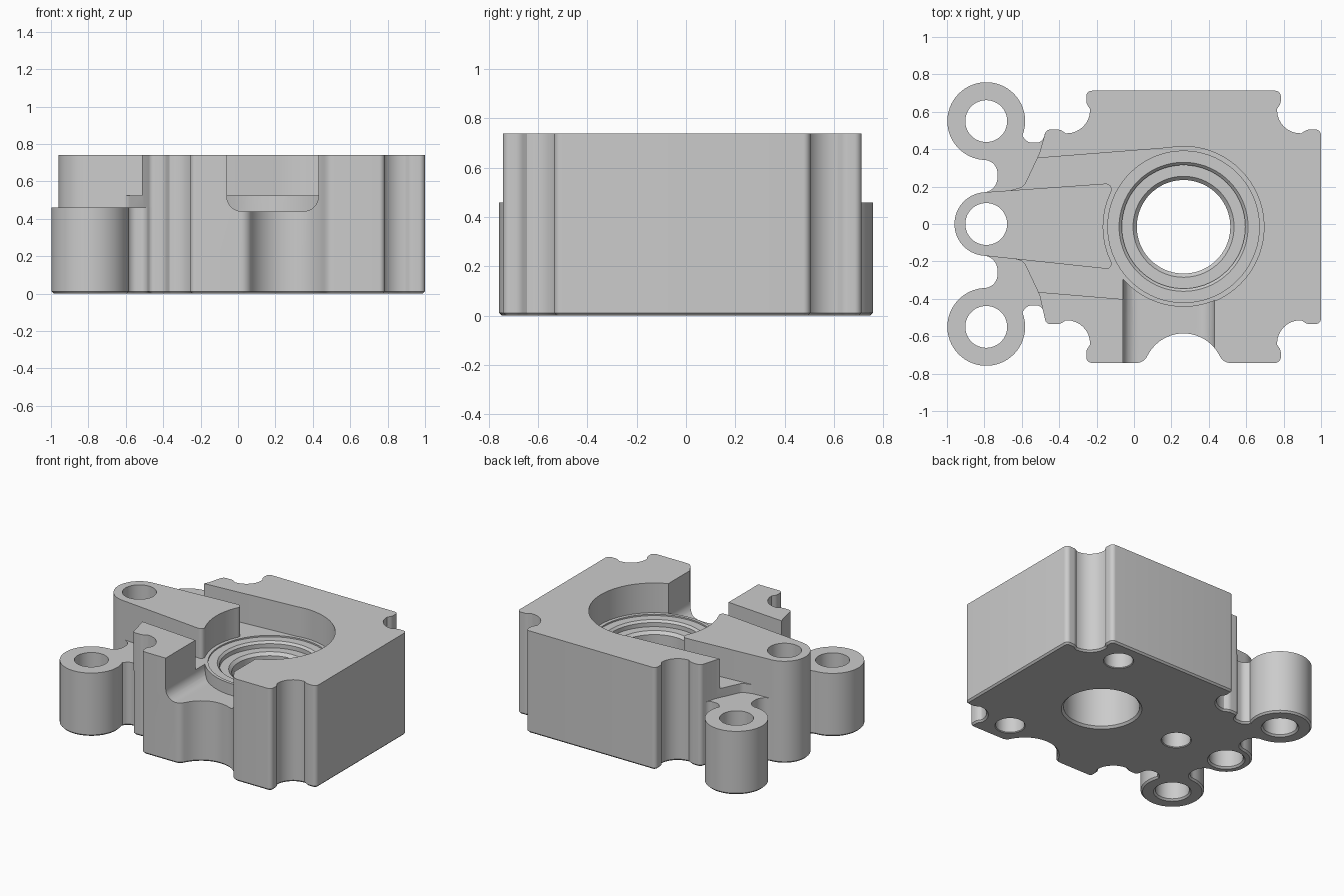
import bpy, bmesh
from math import radians, cos, sin, tan, atan2, pi
from mathutils import Vector, Matrix

if "Cube" in bpy.data.objects:
    bpy.data.objects.remove(bpy.data.objects["Cube"])

mat = bpy.data.materials.new("plain grey")
mat.use_nodes = True
grey = (0.6, 0.6, 0.6, 1)
mat.diffuse_color = grey
mat.node_tree.nodes["Principled BSDF"].inputs["Base Color"].default_value = grey

CX, CY = 0.265, -0.015          # centre of the main bore
LUG_X, LUG_Y = -0.79, 0.55      # outer mounting lugs
TIER, FLOOR, TOP = 0.46, 0.525, 0.74


def arc(cx, cy, r, a0, a1):
    n = max(2, int(abs(a1 - a0) / 6))
    angles = [radians(a0 + (a1 - a0) * i / n) for i in range(n + 1)]
    return [(cx + r * cos(a), cy + r * sin(a), 0) for a in angles]


def rounded(points):
    """Turn (x, y, radius) corners into a filleted outline."""
    out = []
    for i, (x, y, r) in enumerate(points):
        p = Vector((x, y))
        if r == 0:
            out.append(p)
            continue
        a = Vector(points[i - 1][:2]) - p
        b = Vector(points[(i + 1) % len(points)][:2]) - p
        half = a.angle(b) / 2
        t = min(r / tan(half), a.length * 0.95, b.length * 0.95)
        r = t * tan(half)
        a.normalize()
        b.normalize()
        c = p + (a + b).normalized() * (r / sin(half))
        v0, v1 = p + a * t - c, p + b * t - c
        start = atan2(v0.y, v0.x)
        turn = atan2(v0.x * v1.y - v0.y * v1.x, v0.dot(v1))
        for k in range(9):
            angle = start + turn * k / 8
            out.append(c + Vector((cos(angle), sin(angle))) * r)
    return out


def loft(name, rings):
    """Closed solid through matching counter-clockwise rings, bottom to top."""
    bm = bmesh.new()
    rings = [[bm.verts.new(co) for co in ring] for ring in rings]
    n = len(rings[0])
    bm.faces.new(rings[0][::-1])
    bm.faces.new(rings[-1])
    for lo, hi in zip(rings, rings[1:]):
        for i in range(n):
            j = (i + 1) % n
            bm.faces.new((lo[i], lo[j], hi[j], hi[i]))
    bm.normal_update()
    me = bpy.data.meshes.new(name)
    bm.to_mesh(me)
    bm.free()
    me.materials.append(mat)
    ob = bpy.data.objects.new(name, me)
    bpy.context.collection.objects.link(ob)
    return ob


def prism(name, outline, z0, z1, chamfer=0):
    """Extrude a counter-clockwise outline, optionally chamfering its foot."""
    n = len(outline)
    foot = []
    for i, p in enumerate(outline):
        d = (outline[(i + 1) % n] - outline[i - 1]).normalized()
        foot.append((p.x - d.y * chamfer, p.y + d.x * chamfer, z0))
    levels = [z0 + chamfer, z1] if chamfer else [z1]
    return loft(name, [foot] + [[(p.x, p.y, z) for p in outline] for z in levels])


def turned(name, x, y, profile, steps=72):
    """Solid of revolution from (r, z) pairs, bottom to top."""
    angles = [2 * pi * i / steps for i in range(steps)]
    return loft(name, [[(x + r * cos(a), y + r * sin(a), z) for a in angles]
                       for r, z in profile])


def cut(targets, cutter):
    for target in targets:
        m = target.modifiers.new("cut", "BOOLEAN")
        m.operation, m.solver, m.object = "DIFFERENCE", "EXACT", cutter
        bpy.context.view_layer.objects.active = target
        bpy.ops.object.modifier_apply(modifier=m.name)
    bpy.data.objects.remove(cutter)


# One stepped corner of the block, with its concave screw clearance
CORNER = [(0.735, 0.52, 0.03), (0.66, 0.52, 0.05), (0.63, 0.5, 0), (0.5, 0.5, 0.125),
          (0.5, 0.63, 0), (0.52, 0.66, 0.05), (0.52, 0.7275, 0.03)]


def corner(sx, sy):
    pts = [(CX + sx * x, CY + sy * y, r) for x, y, r in CORNER]
    return pts if sx * sy > 0 else pts[::-1]


def mirror_y(points):
    return [(x, -y, r) for x, y, r in reversed(points)]


def block_outline(left_edge):
    front_bite = [(0.05, -0.7425, 0.06)] + arc(CX, -0.8, 0.215, 150, 30) + [(0.48, -0.7425, 0.06)]
    return rounded(corner(1, 1) + corner(-1, 1) + left_edge
                   + corner(-1, -1) + front_bite + corner(1, -1))


# Base tier: block footprint and three lugs in one outline
middle = arc(LUG_X, 0, 0.17, 95, 265)
upper_lug = ([(-0.49, 0.435, 0.04), (-0.57, 0.435, 0.05)]
             + arc(LUG_X, LUG_Y, 0.208, -22, 268)
             + [(-0.73, 0.335, 0.08), (-0.73, 0.175, 0.08)])
base = prism("base_with_lugs", block_outline(upper_lug + middle + mirror_y(upper_lug)),
             0, TIER, 0.012)

# Upper tier of the block, with the side channels lowered to the floor
step = [(-0.505, 0.38, 0), (-0.59, 0.2, 0.05), (-0.66, 0.18, 0)]
upper = prism("upper_block", block_outline(step + mirror_y(step)), TIER, TOP)
channel = [(-0.8, -0.34, 0), (0.22, -0.425, 0), (0.22, 0.41, 0), (-0.8, 0.33, 0)]
cut([upper], prism("channel_cutter", rounded(channel), FLOOR, 0.9))
cut([upper], turned("pocket_cutter", CX, CY, [(0.43, FLOOR), (0.43, 0.9)]))

# Tall central arm ending in the concave pocket wall
tip = CX - 0.43 * cos(radians(33))
arm_outline = (middle + [(tip, -0.245, 0.045)] + arc(CX, CY, 0.43, 205, 155)
               + [(tip, 0.22, 0.045)])
arm = prism("central_arm", rounded(arm_outline), TIER, TOP)

# Front slot with rounded floor, stopping at the pocket rim
slot = rounded([(-0.06, 0.44, 0.08), (0.43, 0.44, 0.08), (0.43, 0.9, 0), (-0.06, 0.9, 0)])
slot = prism("slot_cutter", slot, 0.1, 1)
slot.data.transform(Matrix.Rotation(radians(90), 4, "X"))
cut([slot], turned("rim_cutter", CX, CY, [(0.428, 0.2), (0.428, FLOOR)]))
cut([base, upper], slot)

# Stepped main bore
bore = [(0.275, -0.01), (0.25, 0.015), (0.25, 0.45), (0.27, 0.47), (0.33, 0.47),
        (0.33, 0.5), (0.345, 0.515), (0.405, 0.515), (0.405, 0.6)]
cut([base, upper], turned("bore_cutter", CX, CY, bore))

# Lug through holes
for y in (-LUG_Y, 0, LUG_Y):
    hole = [(0.134, -0.01), (0.112, 0.012), (0.112, 0.9)]
    cut([base, arm] if y == 0 else [base], turned("lug_cutter", LUG_X, y, hole, 48))

# Three blind holes underneath, evenly spaced round the bore
for a in (60, 180, 300):
    x, y = CX + 0.64 * cos(radians(a)), CY + 0.64 * sin(radians(a))
    hole = [(0.105, -0.005), (0.095, 0.005), (0.095, 0.3)]
    cut([base], turned("blind_cutter", x, y, hole, 48))

# Smooth the curved walls, keep edges crisp
bpy.ops.object.select_all(action="DESELECT")
for part in (base, upper, arm):
    part.select_set(True)
bpy.context.view_layer.objects.active = base
bpy.ops.object.shade_smooth_by_angle(angle=radians(25))
